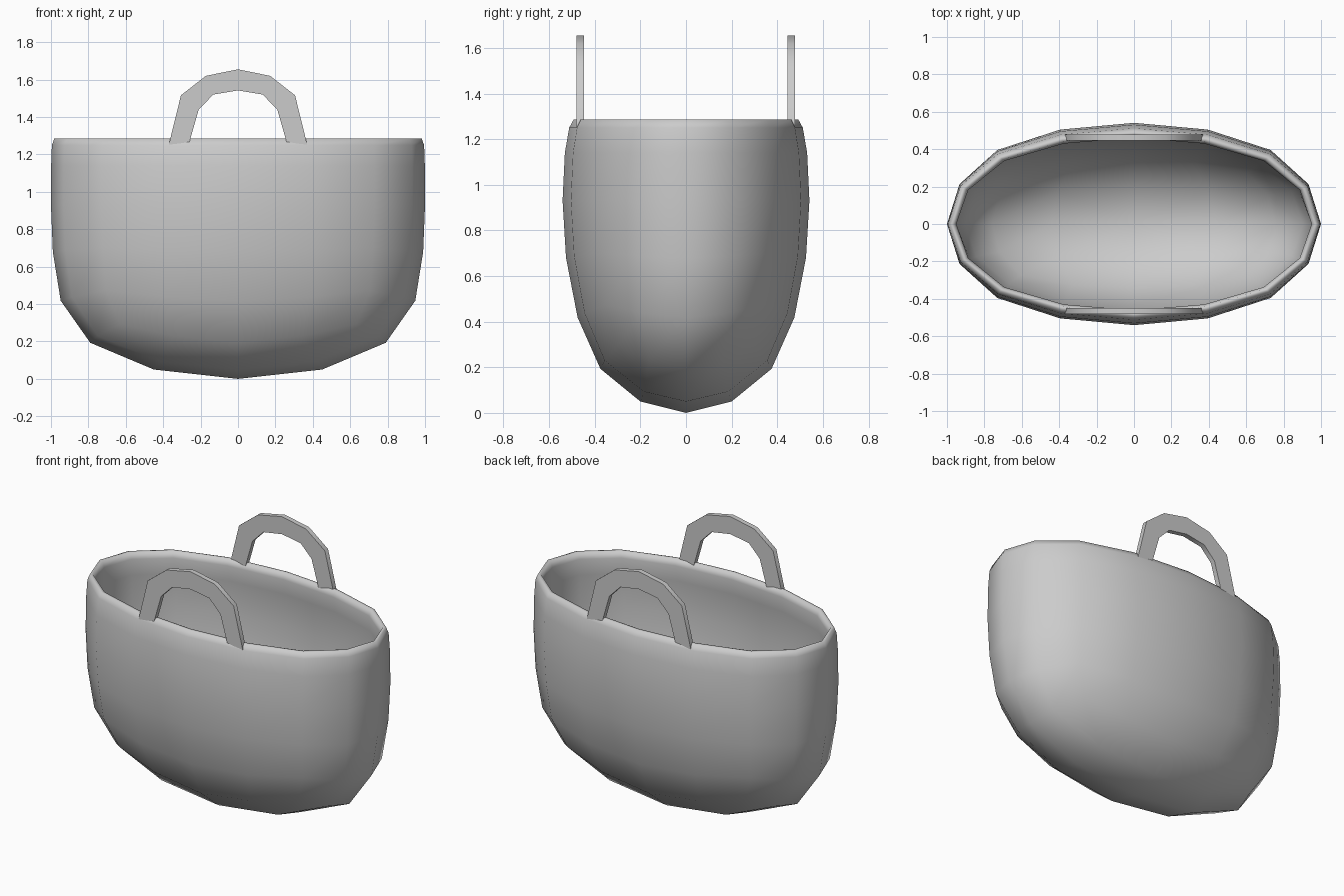
import bpy, bmesh

if "Cube" in bpy.data.objects:
    bpy.data.objects.remove(bpy.data.objects["Cube"])


def finish(name, bm):
    bmesh.ops.recalc_face_normals(bm, faces=bm.faces[:])
    mesh = bpy.data.meshes.new(name)
    bm.to_mesh(mesh)
    bm.free()
    obj = bpy.data.objects.new(name, mesh)
    bpy.context.collection.objects.link(obj)
    return obj


# 16-sided rounded ring; s = squareness of the diagonal corner, lift = corner rise
def ring(bm, rx, ry, z, s=0.731, lift=0.0):
    qx, qy = 0.5 + 0.5 * s + 0.25 * (1 - s), 0.54 * s
    quad = [(1, 0, 0), (qx, qy, 0.36), (s, s, 1), (qy, qx, 0.36)]
    pts = []
    for k in range(4):
        for x, y, f in quad:
            for _ in range(k):
                x, y = -y, x
            pts.append(bm.verts.new((x * rx, y * ry, z + f * lift)))
    return pts


# rounded bottom: a 4 x 4 quad patch that closes a ring
def cap(bm, outer, rx, ry, z0, zmid, zcorner):
    centre = bm.verts.new((0, 0, z0))
    dirs = [(1, 0), (0, 1), (-1, 0), (0, -1)]
    mids = [bm.verts.new((rx * x, ry * y, zmid)) for x, y in dirs]
    corners = [bm.verts.new((0.92 * rx * x, 0.92 * ry * y, zcorner))
               for x, y in [(1, 1), (-1, 1), (-1, -1), (1, -1)]]
    for k in range(4):
        o = [outer[(4 * k + j) % 16] for j in range(5)]
        m0, m1, c = mids[k], mids[(k + 1) % 4], corners[k]
        bm.faces.new((centre, m0, c, m1))
        bm.faces.new((m0, o[0], o[1], c))
        bm.faces.new((c, o[1], o[2], o[3]))
        bm.faces.new((c, o[3], o[4], m1))


# bag body: outer wall, rounded rim, inner wall
profile = [
    (0.79, 0.375, 0.193, 0.80, 0.10), (0.948, 0.475, 0.418, 0.745, 0.055),
    (0.99, 0.526, 0.68, 0.73, 0.02), (1.0, 0.541, 0.93),
    (0.999, 0.531, 1.14), (0.995, 0.512, 1.25), (0.982, 0.493, 1.285),
    (0.964, 0.474, 1.285), (0.950, 0.461, 1.245), (0.950, 0.484, 1.14),
    (0.951, 0.496, 0.93), (0.942, 0.481, 0.69, 0.727, 0.02),
    (0.903, 0.433, 0.437, 0.74, 0.055), (0.758, 0.342, 0.23, 0.80, 0.10),
]
bm = bmesh.new()
rings = [ring(bm, *p) for p in profile]
for a, b in zip(rings, rings[1:]):
    for i in range(16):
        j = (i + 1) % 16
        bm.faces.new((a[i], a[j], b[j], b[i]))
cap(bm, rings[0], 0.45, 0.20, 0.0, 0.05, 0.093)
cap(bm, rings[-1], 0.44, 0.19, 0.05, 0.10, 0.14)
for f in bm.faces:
    f.smooth = True
finish("bag_body", bm)

# two flat arched handles
half_out = [(0.37, 1.252), (0.305, 1.516), (0.172, 1.62)]
half_in = [(0.26, 1.265), (0.21, 1.44), (0.132, 1.52)]


def arch(half, top):
    return half + [(0, top)] + [(-x, z) for x, z in reversed(half)]


def handle(name, y0, y1):
    bm = bmesh.new()
    sections = []
    for (xo, zo), (xi, zi) in zip(arch(half_out, 1.655), arch(half_in, 1.542)):
        sections.append([bm.verts.new(c) for c in (
            (xo, y0, zo), (xo, y1, zo), (xi, y1, zi), (xi, y0, zi))])
    for a, b in zip(sections, sections[1:]):
        for i in range(4):
            j = (i + 1) % 4
            f = bm.faces.new((a[i], a[j], b[j], b[i]))
            f.smooth = i in (0, 2)
            # smooth along the arch, sharp at its square edges
            for e in f.edges:
                if set(e.verts) in ({a[i], b[i]}, {a[j], b[j]}):
                    e.smooth = False
    for s in (sections[0], sections[-1]):
        for e in bm.faces.new(s).edges:
            e.smooth = False
    finish(name, bm)


handle("front_handle", -0.480, -0.448)
handle("back_handle", 0.446, 0.478)
